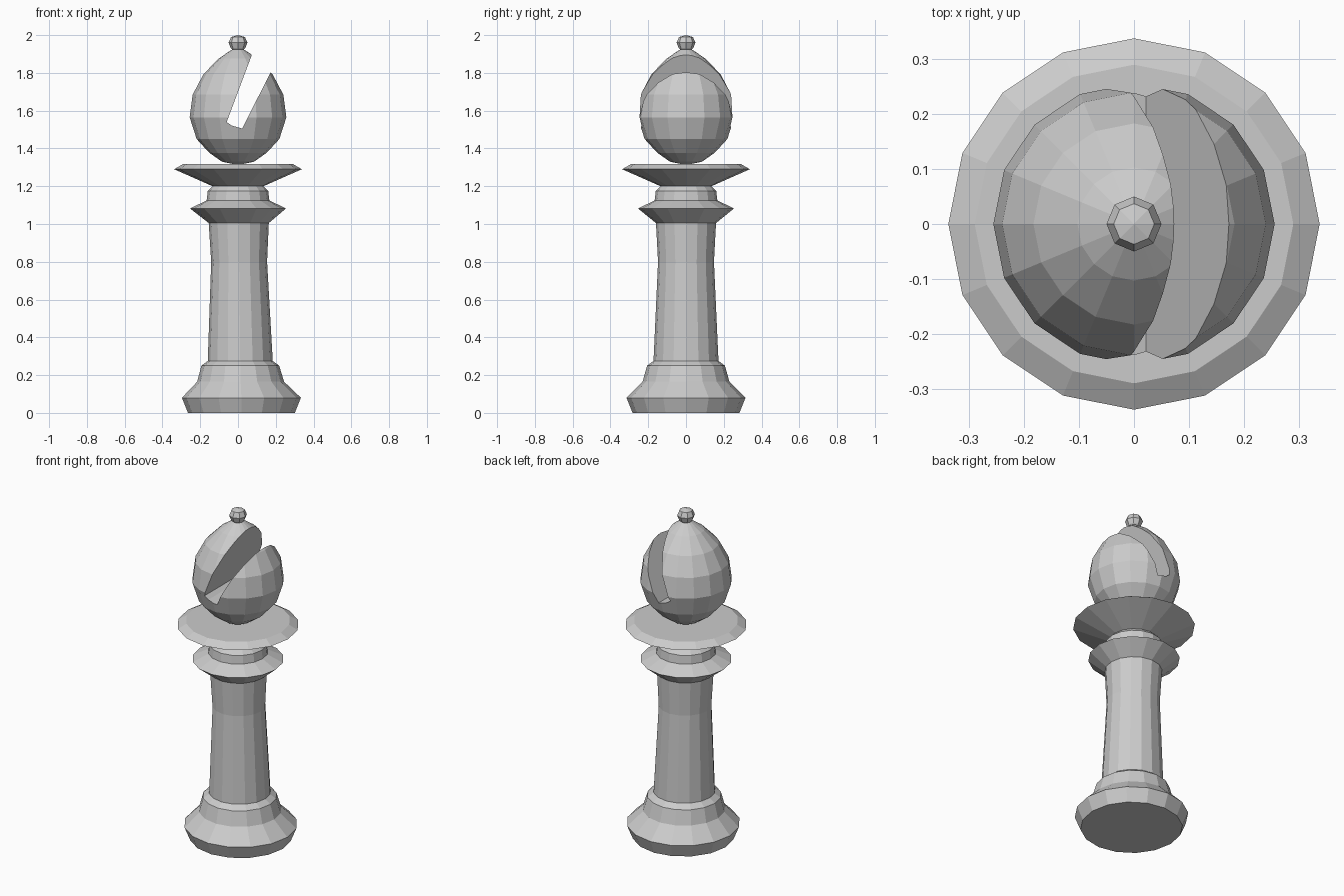
import bpy, bmesh
from math import cos, sin, pi

if "Cube" in bpy.data.objects:
    bpy.data.objects.remove(bpy.data.objects["Cube"])


def add_object(name, bm):
    bmesh.ops.recalc_face_normals(bm, faces=bm.faces)
    mesh = bpy.data.meshes.new(name)
    bm.to_mesh(mesh)
    bm.free()
    obj = bpy.data.objects.new(name, mesh)
    bpy.context.collection.objects.link(obj)
    return obj


def lathe(name, profile, sides=16, bottom=True, top=True):
    """Turn (radius, z, x offset) points into a faceted solid."""
    bm = bmesh.new()
    rings = []
    for r, z, *off in profile:
        dx = off[0] if off else 0
        if r == 0:
            rings.append([bm.verts.new((dx, 0, z))] * sides)
        else:
            rings.append([bm.verts.new((dx + r * cos(2 * pi * i / sides),
                                        r * sin(2 * pi * i / sides), z))
                          for i in range(sides)])
    for a, b in zip(rings, rings[1:]):
        for i in range(sides):
            j = (i + 1) % sides
            bm.faces.new(list(dict.fromkeys((a[i], a[j], b[j], b[i]))))
    if bottom and profile[0][0] > 0:
        bm.faces.new(rings[0])
    if top and profile[-1][0] > 0:
        bm.faces.new(rings[-1])
    return add_object(name, bm)


# Stepped base, slightly off-centre, with the stem easing back to the axis
lathe("base", [(.283, 0, .018), (.315, .08, .018), (.23, .165, .014),
               (.206, .25, .012), (.172, .275, .012)], top=False)
lathe("stem", [(.172, .275, .012), (.148, .80, .006), (.159, 1.005, .004)],
      bottom=False, top=False)

# Lower ring and flared collar
lathe("lower_ring", [(.159, 1.005, .004), (.254, 1.082), (.166, 1.125),
                     (.16, 1.175), (.135, 1.2)], bottom=False, top=False)
lathe("collar", [(.135, 1.2), (.338, 1.29), (.29, 1.318)], bottom=False)

# Egg-shaped head
head = lathe("head", [(0, 1.312), (.085, 1.33), (.152, 1.377), (.219, 1.45),
                      (.256, 1.565), (.24, 1.685), (.183, 1.793),
                      (.103, 1.875), (.035, 1.922), (0, 1.93)])

# Slanted slot cut through the head
bm = bmesh.new()
outline = [(-.06, 1.54), (-.035, 1.522), (.022, 1.505), (.32, 2.095), (.15, 2.1)]
face = bm.faces.new([bm.verts.new((x, -.5, z)) for x, z in outline])
ext = bmesh.ops.extrude_face_region(bm, geom=[face])["geom"]
bmesh.ops.translate(bm, vec=(0, 1, 0),
                    verts=[v for v in ext if isinstance(v, bmesh.types.BMVert)])
cutter = add_object("slot_cutter", bm)
cutter.hide_render = True
mod = head.modifiers.new("slot", "BOOLEAN")
mod.operation = "DIFFERENCE"
mod.solver = "EXACT"
mod.object = cutter
bpy.context.view_layer.objects.active = head
bpy.ops.object.modifier_apply(modifier=mod.name)
bpy.data.objects.remove(cutter)

# Small bead on top
lathe("finial", [(.022, 1.915), (.038, 1.93), (.05, 1.96), (.037, 1.99), (0, 2.0)], sides=8)
